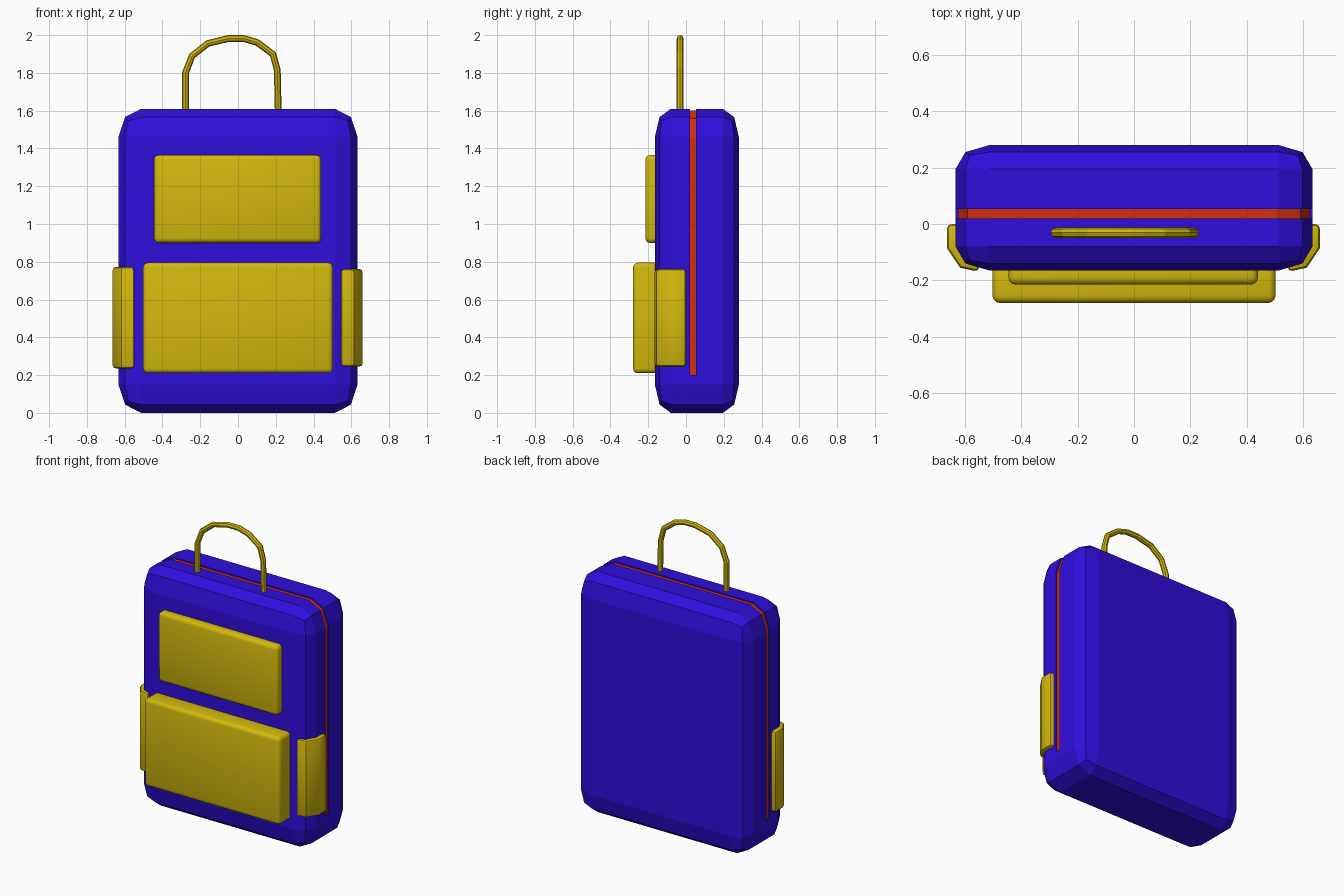
import bpy
import bmesh
import math
from mathutils import Vector

cube = bpy.data.objects.get("Cube")
if cube:
    bpy.data.objects.remove(cube, do_unlink=True)


def material(name, rgb):
    m = bpy.data.materials.new(name)
    m.use_nodes = True
    m.diffuse_color = (*rgb, 1)
    m.node_tree.nodes["Principled BSDF"].inputs["Base Color"].default_value = (*rgb, 1)
    return m


BLUE = material("bag_blue", (0.03, 0.004, 0.72))
YELLOW = material("pocket_yellow", (0.65, 0.48, 0.004))
RED = material("zip_red", (0.65, 0.03, 0.006))


def finish(name, bm, mats, smooth=False):
    bmesh.ops.recalc_face_normals(bm, faces=bm.faces)
    mesh = bpy.data.meshes.new(name)
    bm.to_mesh(mesh)
    bm.free()
    for m in mats:
        mesh.materials.append(m)
    ob = bpy.data.objects.new(name, mesh)
    bpy.context.collection.objects.link(ob)
    if smooth:
        bpy.ops.object.select_all(action='DESELECT')
        ob.select_set(True)
        bpy.context.view_layer.objects.active = ob
        bpy.ops.object.shade_smooth_by_angle(angle=math.radians(32))
    return ob


def rounded_box(lo, hi, bevel, segments):
    """Box with a different bevel width along each axis."""
    bm = bmesh.new()
    bmesh.ops.create_cube(bm, size=2)
    bmesh.ops.bevel(bm, geom=bm.edges[:], offset=0.5, segments=segments,
                    profile=0.5, affect='EDGES')
    for v in bm.verts:
        for i in range(3):
            half, mid = (hi[i] - lo[i]) / 2, (hi[i] + lo[i]) / 2
            inset = (1 - abs(v.co[i])) / 0.5 * bevel[i]
            v.co[i] = mid + math.copysign(half - inset, v.co[i])
    return bm


# Bag body with a shallow zip groove over the top and down both sides
ZIP_FRONT, ZIP_BACK, ZIP_END = 0.02, 0.053, 0.2
bm = rounded_box((-0.633, -0.165, 0), (0.633, 0.28, 1.61), (0.12, 0.085, 0.15), 2)
for point, normal in (((0, ZIP_FRONT, 0), (0, 1, 0)),
                      ((0, ZIP_BACK, 0), (0, 1, 0)),
                      ((0, 0, ZIP_END), (0, 0, 1))):
    bmesh.ops.bisect_plane(bm, geom=bm.verts[:] + bm.edges[:] + bm.faces[:],
                           plane_co=point, plane_no=normal)
strip = [f for f in bm.faces
         if ZIP_FRONT < f.calc_center_median().y < ZIP_BACK
         and f.calc_center_median().z > ZIP_END]
floor = bmesh.ops.extrude_face_region(bm, geom=strip)["geom"]
for g in floor:
    if isinstance(g, bmesh.types.BMVert):
        g.co.x *= 0.987
        g.co.z = ZIP_END + (g.co.z - ZIP_END) * 0.994
    elif isinstance(g, bmesh.types.BMFace):
        g.material_index = 1
bmesh.ops.delete(bm, geom=[f for f in strip if f.is_valid], context='FACES')
finish("bag_body", bm, [BLUE, RED])

# Front pockets
for name, lo, hi in (
        ("upper_front_pocket", (-0.445, -0.215, 0.90), (0.44, -0.12, 1.365)),
        ("lower_front_pocket", (-0.502, -0.28, 0.21), (0.502, -0.12, 0.795))):
    finish(name, rounded_box(lo, hi, (0.025,) * 3, 3), [YELLOW], smooth=True)


# Side pockets wrapping round the front corners
def side_pocket(name, side, bottom, top, out):
    bm = bmesh.new()
    section = [(0.66, 0), (0.66, -0.085), (0.613, -0.155), (0.545, -0.17),
               (0.545, -0.11), (0.59, 0)]
    face = bm.faces.new([bm.verts.new((side * (x + out), y, bottom)) for x, y in section])
    up = bmesh.ops.extrude_face_region(bm, geom=[face], use_keep_orig=True)["geom"]
    bmesh.ops.translate(bm, vec=Vector((0, 0, top - bottom)),
                        verts=[g for g in up if isinstance(g, bmesh.types.BMVert)])
    bmesh.ops.recalc_face_normals(bm, faces=bm.faces)
    sharp = [e for e in bm.edges if e.calc_face_angle(0) > math.radians(60)]
    bmesh.ops.bevel(bm, geom=sharp, offset=0.018, segments=2, profile=0.5,
                    affect='EDGES', clamp_overlap=True)
    finish(name, bm, [YELLOW], smooth=True)


side_pocket("left_side_pocket", 1, 0.245, 0.762, 0)
side_pocket("right_side_pocket", -1, 0.235, 0.773, 0.004)

# Carry handle
path = [(-0.278, 1.55), (-0.278, 1.80), (-0.243, 1.89), (-0.16, 1.956), (-0.05, 1.982),
        (0.03, 1.982), (0.102, 1.961), (0.185, 1.899), (0.208, 1.815), (0.214, 1.55)]
curve = bpy.data.curves.new("carry_handle", 'CURVE')
curve.dimensions = '3D'
curve.bevel_depth = 0.018
curve.bevel_resolution = 2
curve.use_fill_caps = True
spline = curve.splines.new('POLY')
spline.points.add(len(path) - 1)
for p, (x, z) in zip(spline.points, path):
    p.co = (x, -0.031, z, 1)
spline.use_smooth = False
curve.materials.append(YELLOW)
bpy.context.collection.objects.link(bpy.data.objects.new("carry_handle", curve))
